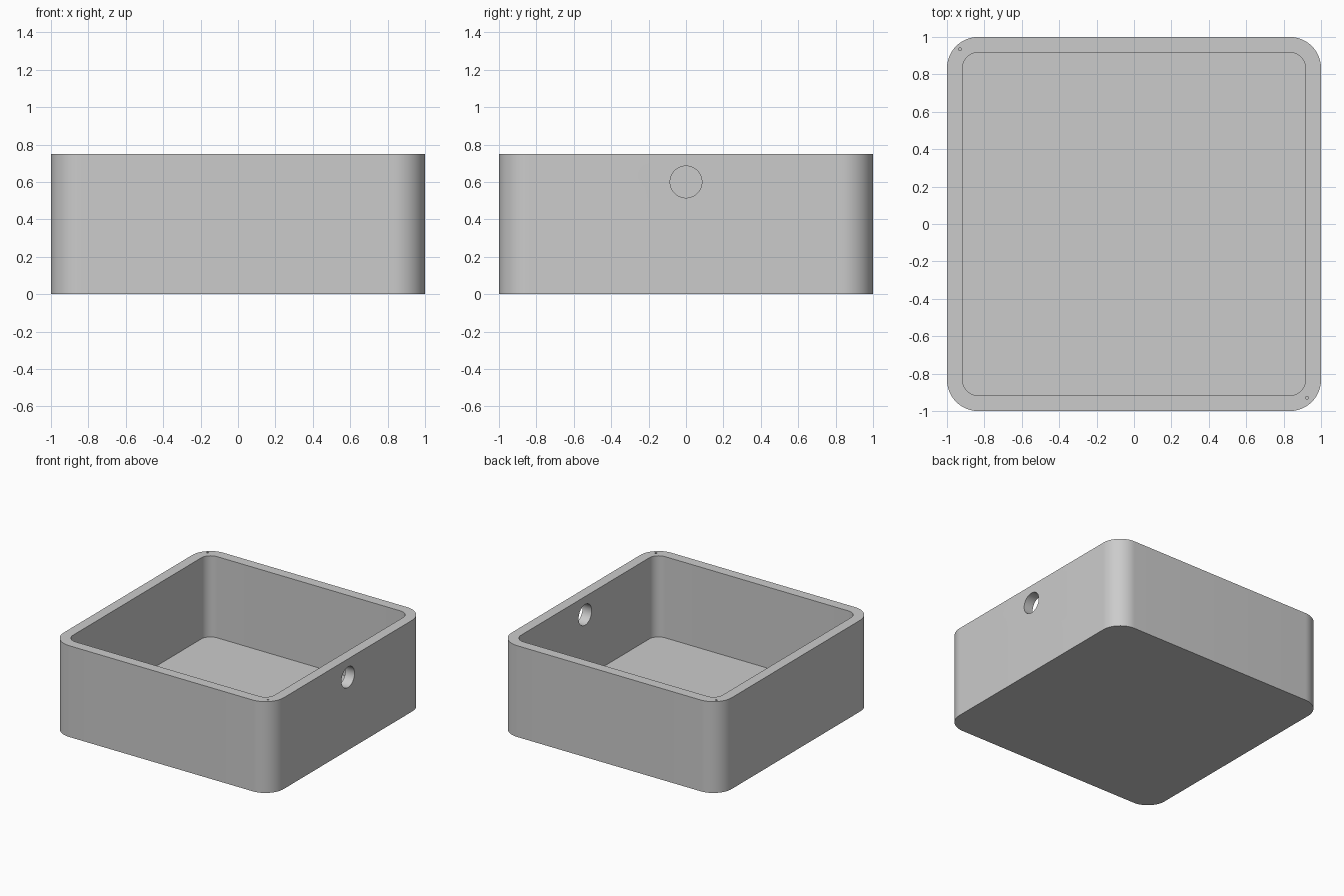
import bpy
import bmesh
from math import cos, sin, pi, radians
from mathutils import Matrix

HEIGHT = 0.75
WALL = 0.083
RADIUS = 0.167

default_cube = bpy.data.objects.get("Cube")
if default_cube:
    bpy.data.objects.remove(default_cube, do_unlink=True)

grey = bpy.data.materials.new("light grey")
grey.use_nodes = True
grey.diffuse_color = (0.6, 0.6, 0.6, 1)
grey.node_tree.nodes["Principled BSDF"].inputs["Base Color"].default_value = (0.6, 0.6, 0.6, 1)


def add_object(name, bm):
    bmesh.ops.recalc_face_normals(bm, faces=bm.faces)
    mesh = bpy.data.meshes.new(name)
    bm.to_mesh(mesh)
    bm.free()
    mesh.materials.append(grey)
    obj = bpy.data.objects.new(name, mesh)
    bpy.context.collection.objects.link(obj)
    return obj


def rounded_block(name, half, radius, bottom, top, steps=16):
    """Square prism with rounded vertical corners."""
    bm = bmesh.new()
    outline = []
    for corner in range(4):
        mid = pi / 4 + corner * pi / 2
        cx = (half - radius) * (1 if cos(mid) > 0 else -1)
        cy = (half - radius) * (1 if sin(mid) > 0 else -1)
        for i in range(steps + 1):
            a = corner * pi / 2 + i / steps * pi / 2
            outline.append(bm.verts.new((cx + radius * cos(a), cy + radius * sin(a), bottom)))
    base = bm.faces.new(outline)
    walls = bmesh.ops.extrude_face_region(bm, geom=[base], use_keep_orig=True)
    moved = [v for v in walls["geom"] if isinstance(v, bmesh.types.BMVert)]
    bmesh.ops.translate(bm, verts=moved, vec=(0, 0, top - bottom))
    return add_object(name, bm)


def cylinder(name, centre, radius, length, sides, along_x=False):
    bm = bmesh.new()
    turn = Matrix.Rotation(pi / 2, 4, "Y") if along_x else Matrix.Identity(4)
    bmesh.ops.create_cone(bm, cap_ends=True, segments=sides, radius1=radius, radius2=radius,
                          depth=length, matrix=Matrix.Translation(centre) @ turn)
    return add_object(name, bm)


# Open box: outer shell, hollow, cable hole in one wall, two pin holes in the rim
box = rounded_block("open_box", 1, RADIUS, 0, HEIGHT)
cutters = [
    rounded_block("hollow_cutter", 1 - WALL, RADIUS - WALL, WALL, HEIGHT + 0.1),
    cylinder("cable_hole_cutter", (1 - WALL / 2, 0, 0.6), 0.085, 0.2, 64, along_x=True),
    cylinder("back_pin_hole_cutter", (-0.93, 0.935, HEIGHT), 0.008, 0.2, 16),
    cylinder("front_pin_hole_cutter", (0.925, -0.93, HEIGHT), 0.008, 0.2, 16),
]

bpy.ops.object.select_all(action="DESELECT")
bpy.context.view_layer.objects.active = box
box.select_set(True)
for cutter in cutters:
    cutter.hide_render = True
    cut = box.modifiers.new(cutter.name, "BOOLEAN")
    cut.operation = "DIFFERENCE"
    cut.solver = "EXACT"
    cut.object = cutter
    bpy.ops.object.modifier_apply(modifier=cut.name)
    bpy.data.objects.remove(cutter, do_unlink=True)

bpy.ops.object.shade_smooth_by_angle(angle=radians(30))
